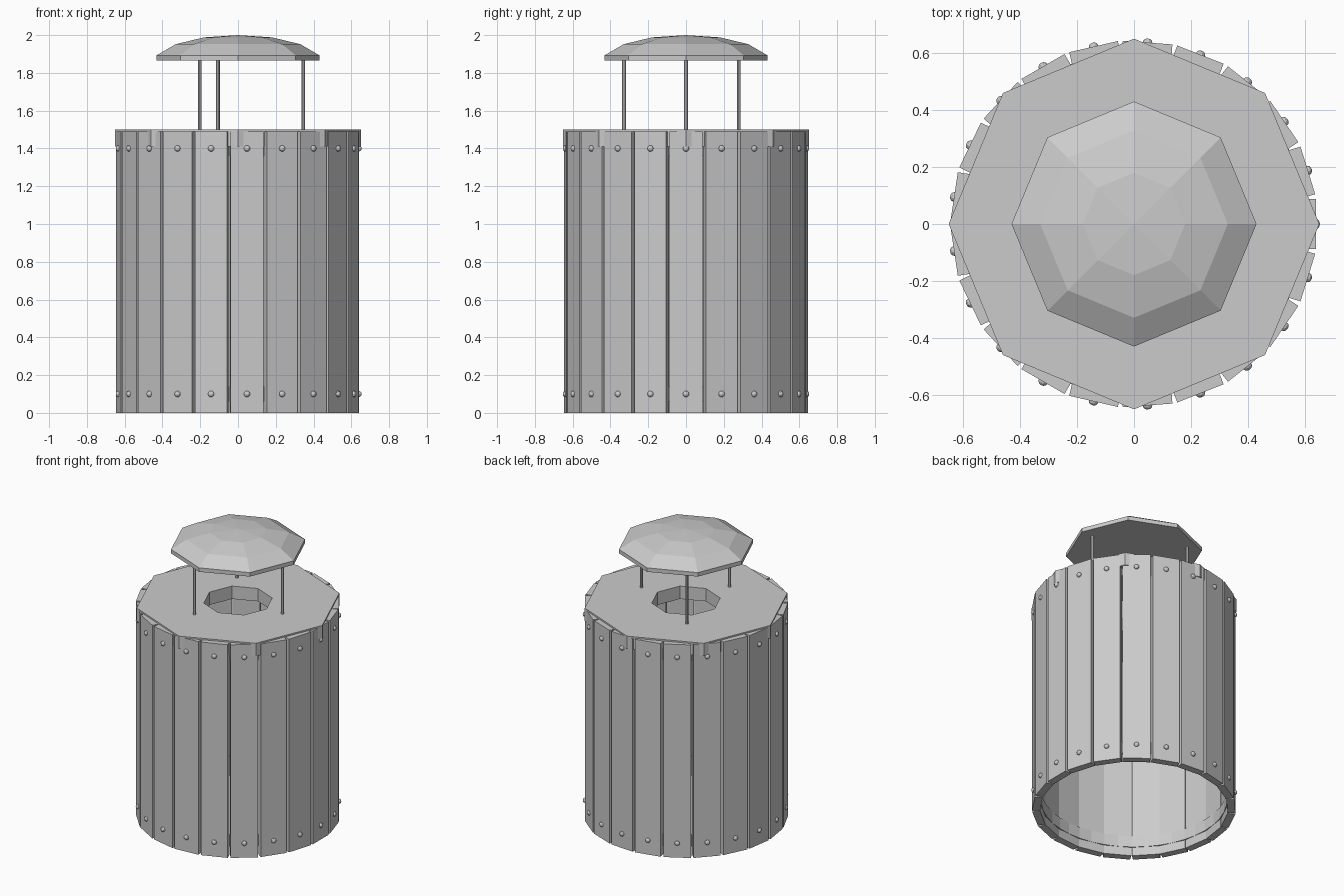
import bpy, bmesh
from math import sin, cos, pi, radians
from mathutils import Matrix

if "Cube" in bpy.data.objects:
    bpy.data.objects.remove(bpy.data.objects["Cube"])

N = 21  # slats around the bin


def finish(name, bm):
    bmesh.ops.recalc_face_normals(bm, faces=bm.faces)
    me = bpy.data.meshes.new(name)
    bm.to_mesh(me)
    bm.free()
    ob = bpy.data.objects.new(name, me)
    bpy.context.collection.objects.link(ob)
    return ob


def lathe(name, profile, sides, closed):
    """Revolve (radius, z) points; radius 0 makes a pole."""
    bm = bmesh.new()
    rings = []
    for r, z in profile:
        if r == 0:
            rings.append([bm.verts.new((0, 0, z))] * sides)
        else:
            rings.append([bm.verts.new((r * cos(2 * pi * i / sides), r * sin(2 * pi * i / sides), z))
                          for i in range(sides)])
    pairs = list(zip(rings, rings[1:]))
    if closed:
        pairs.append((rings[-1], rings[0]))
    for a, b in pairs:
        for i in range(sides):
            j = (i + 1) % sides
            quad = list(dict.fromkeys((a[i], a[j], b[j], b[i])))
            bm.faces.new(quad)
    return finish(name, bm)


# vertical slats and their bolts
for k in range(N):
    turn = Matrix.Rotation(2 * pi * k / N, 4, 'Z')
    bm = bmesh.new()
    bmesh.ops.create_cube(bm, size=1, matrix=turn @ Matrix.Translation((0.615, 0, 0.745))
                          @ Matrix.Diagonal((0.05, 0.175, 1.49, 1)))
    finish(f"slat_{k + 1}", bm)
    for label, z in (("lower", 0.1), ("upper", 1.4)):
        bm = bmesh.new()
        bmesh.ops.create_uvsphere(bm, u_segments=10, v_segments=6, radius=0.017,
                                  matrix=turn @ Matrix.Translation((0.64, 0, z))
                                  @ Matrix.Diagonal((0.85, 1, 1, 1))
                                  @ Matrix.Rotation(pi / 2, 4, 'Y'))
        finish(f"{label}_bolt_{k + 1}", bm)

# hoops that hold the slats together
for label, z in (("lower", 0.1), ("upper", 1.4)):
    lathe(f"{label}_hoop", [(0.589, z - 0.04), (0.605, z - 0.04),
                            (0.605, z + 0.04), (0.589, z + 0.04)], 42, True)

# octagonal lid with a hole
lathe("lid", [(0.22, 1.41), (0.652, 1.41), (0.652, 1.5), (0.22, 1.5)], 8, True)

# three posts
for n, a in enumerate((0, 126, 252)):
    bm = bmesh.new()
    t = radians(a)
    bmesh.ops.create_cone(bm, cap_ends=True, segments=8, radius1=0.01, radius2=0.01, depth=0.42,
                          matrix=Matrix.Translation((0.345 * cos(t), 0.345 * sin(t), 1.67)))
    finish(f"post_{n + 1}", bm)

# faceted rain cover
lathe("rain_cover", [(0, 1.865), (0.431, 1.865), (0.431, 1.893), (0.33, 1.952),
                     (0.18, 1.988), (0, 2.0)], 8, False)
